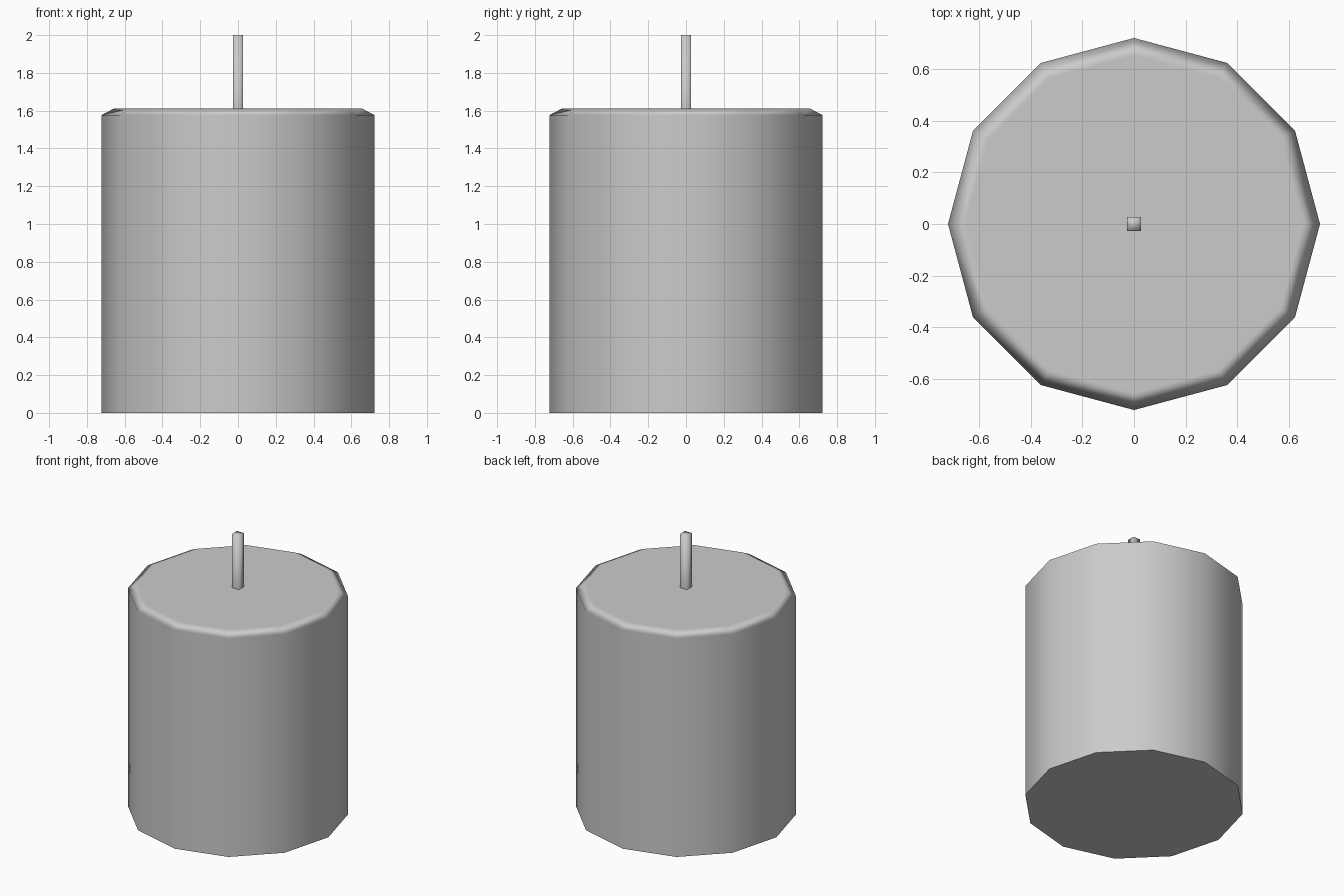
import bpy
import bmesh
from math import cos, sin, pi

cube = bpy.data.objects.get("Cube")
if cube:
    bpy.data.objects.remove(cube, do_unlink=True)

grey = bpy.data.materials.new("plain grey")
grey.use_nodes = True
colour = (0.6, 0.6, 0.6, 1)
grey.diffuse_color = colour
grey.node_tree.nodes["Principled BSDF"].inputs["Base Color"].default_value = colour


def lathe(name, profile, sides, turn=0.0):
    """Closed prism from (radius, height) rings, smooth apart from its base rim."""
    bm = bmesh.new()
    rings = []
    for r, z in profile:
        angles = [turn + 2 * pi * i / sides for i in range(sides)]
        rings.append([bm.verts.new((r * cos(a), r * sin(a), z)) for a in angles])
    for low, high in zip(rings, rings[1:]):
        for i in range(sides):
            j = (i + 1) % sides
            bm.faces.new((low[i], low[j], high[j], high[i]))
    base = bm.faces.new(rings[0][::-1])
    bm.faces.new(rings[-1])
    for face in bm.faces:
        face.smooth = True
    for edge in base.edges:
        edge.smooth = False
    mesh = bpy.data.meshes.new(name)
    bm.to_mesh(mesh)
    bm.free()
    mesh.materials.append(grey)
    obj = bpy.data.objects.new(name, mesh)
    bpy.context.collection.objects.link(obj)
    return obj


# Twelve-sided body with a shallow chamfer around the top
body = lathe("candle_body", [(0.722, 0), (0.722, 1.577), (0.655, 1.612)], 12)
normals = body.modifiers.new("soft chamfer", 'WEIGHTED_NORMAL')
normals.keep_sharp = True
normals.weight = 100

# Square wick standing in the middle
lathe("wick", [(0.039, 1.6), (0.039, 2.0)], 4, pi / 4)
